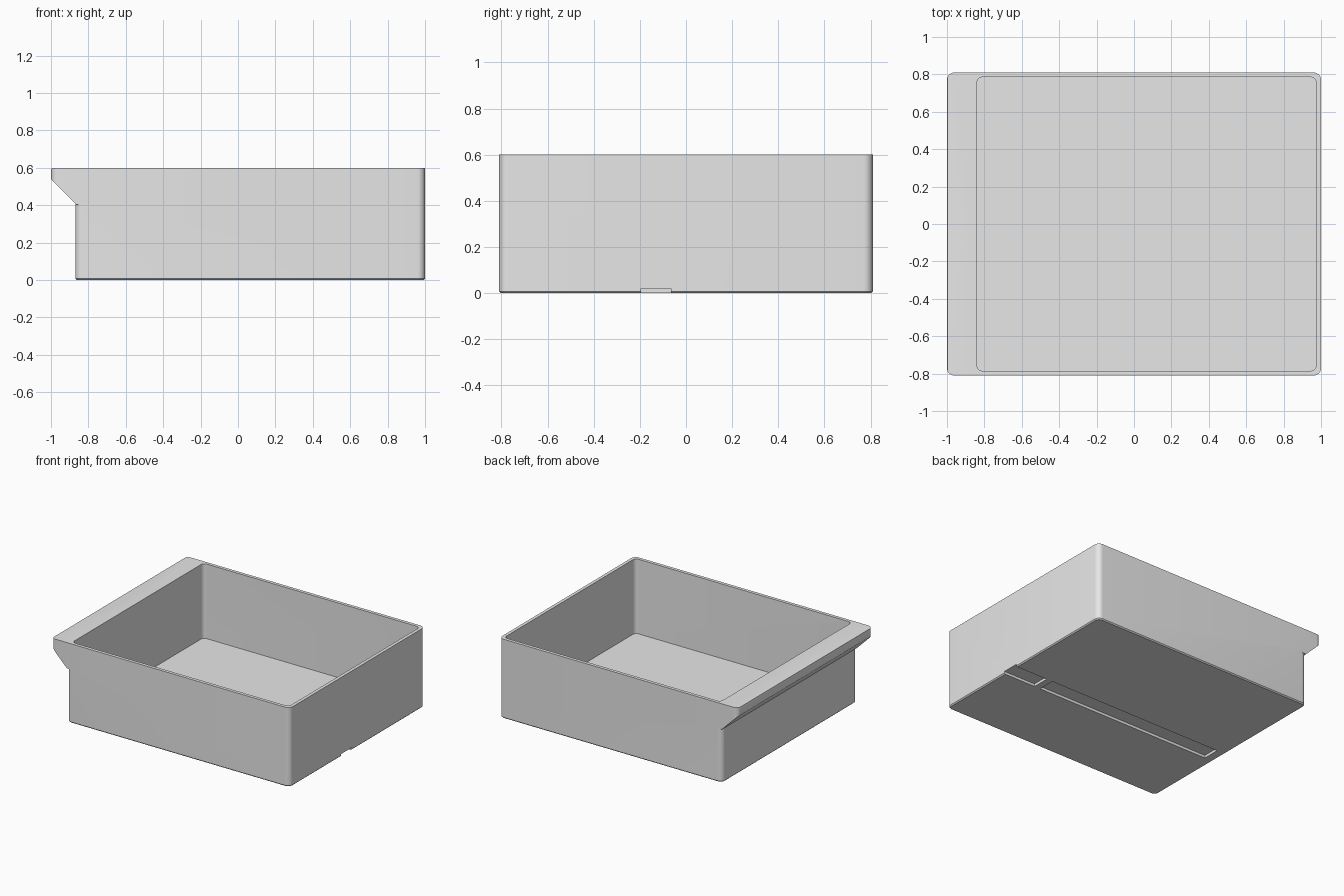
import bpy
import bmesh
import math

cube = bpy.data.objects.get("Cube")
if cube:
    bpy.data.objects.remove(cube, do_unlink=True)

grey = bpy.data.materials.new("plain grey")
grey.use_nodes = True
colour = (0.8, 0.8, 0.8, 1)
grey.diffuse_color = colour
grey.node_tree.nodes["Principled BSDF"].inputs["Base Color"].default_value = colour

HALF_DEPTH = 0.81
HEIGHT = 0.6


def prism(name, points, direction, chamfer=0.0):
    """Extrude a closed outline, optionally chamfering its first cap."""
    bm = bmesh.new()
    base = bm.faces.new([bm.verts.new(p) for p in points])
    grown = bmesh.ops.extrude_face_region(bm, geom=[base], use_keep_orig=True)
    verts = [v for v in grown["geom"] if isinstance(v, bmesh.types.BMVert)]
    bmesh.ops.translate(bm, verts=verts, vec=direction)
    if chamfer:
        bmesh.ops.bevel(bm, geom=list(base.edges), offset=chamfer,
                        segments=1, affect="EDGES")
    bmesh.ops.recalc_face_normals(bm, faces=bm.faces)
    mesh = bpy.data.meshes.new(name)
    bm.to_mesh(mesh)
    bm.free()
    mesh.materials.append(grey)
    obj = bpy.data.objects.new(name, mesh)
    bpy.context.collection.objects.link(obj)
    return obj


def rounded_slab(name, x0, x1, half_y, z0, z1, radius, chamfer=0.0, steps=8):
    """Upright box with rounded vertical corners."""
    points = []
    corners = [(x1, 1), (x0, 1), (x0, -1), (x1, -1)]
    for i, (x, side) in enumerate(corners):
        cx = x - radius if x == x1 else x + radius
        cy = side * (half_y - radius)
        for k in range(steps + 1):
            a = math.pi / 2 * (i + k / steps)
            points.append((cx + radius * math.cos(a), cy + radius * math.sin(a), z0))
    return prism(name, points, (0, 0, z1 - z0), chamfer)


def box(name, x0, x1, y0, y1, z0, z1):
    points = [(x0, y0, z0), (x1, y0, z0), (x1, y1, z0), (x0, y1, z0)]
    return prism(name, points, (0, 0, z1 - z0))


def combine(target, tool, operation):
    """Apply a boolean and discard the tool object."""
    mod = target.modifiers.new("combine", "BOOLEAN")
    mod.operation = operation
    mod.solver = "EXACT"
    mod.object = tool
    bpy.context.view_layer.objects.active = target
    bpy.ops.object.modifier_apply(modifier=mod.name)
    bpy.data.objects.remove(tool, do_unlink=True)


# Outer body of the bin
bin_body = rounded_slab("storage_bin", -0.87, 1, HALF_DEPTH, 0, HEIGHT, 0.04, 0.008)

# Pull lip: sloped underside with softened outer edges and rounded ends
lip = rounded_slab("pull_lip", -1, -0.7, HALF_DEPTH, 0.3, HEIGHT, 0.04)
profile = [(-0.75, HEIGHT), (-0.99, HEIGHT), (-0.997, 0.597), (-1, 0.59),
           (-1, 0.545), (-0.997, 0.535), (-0.867, 0.405), (-0.75, 0.405)]
lip_shape = prism("lip_shape", [(x, -1, z) for x, z in profile], (0, 2, 0))
combine(lip, lip_shape, "INTERSECT")
combine(bin_body, lip, "UNION")

# Open interior
cavity = rounded_slab("cavity", -0.84, 0.975, 0.785, 0.035, 0.8, 0.03)
combine(bin_body, cavity, "DIFFERENCE")

# Guide grooves in the underside: short open notch and long closed track
for x0, x1 in ((0.73, 1.1), (-0.8, 0.68)):
    groove = box("groove", x0, x1, -0.195, -0.065, -0.1, 0.02)
    combine(bin_body, groove, "DIFFERENCE")

# Smooth corners, crisp edges
bpy.ops.object.select_all(action="DESELECT")
bin_body.select_set(True)
bpy.context.view_layer.objects.active = bin_body
bpy.ops.object.shade_smooth_by_angle(angle=math.radians(30))
